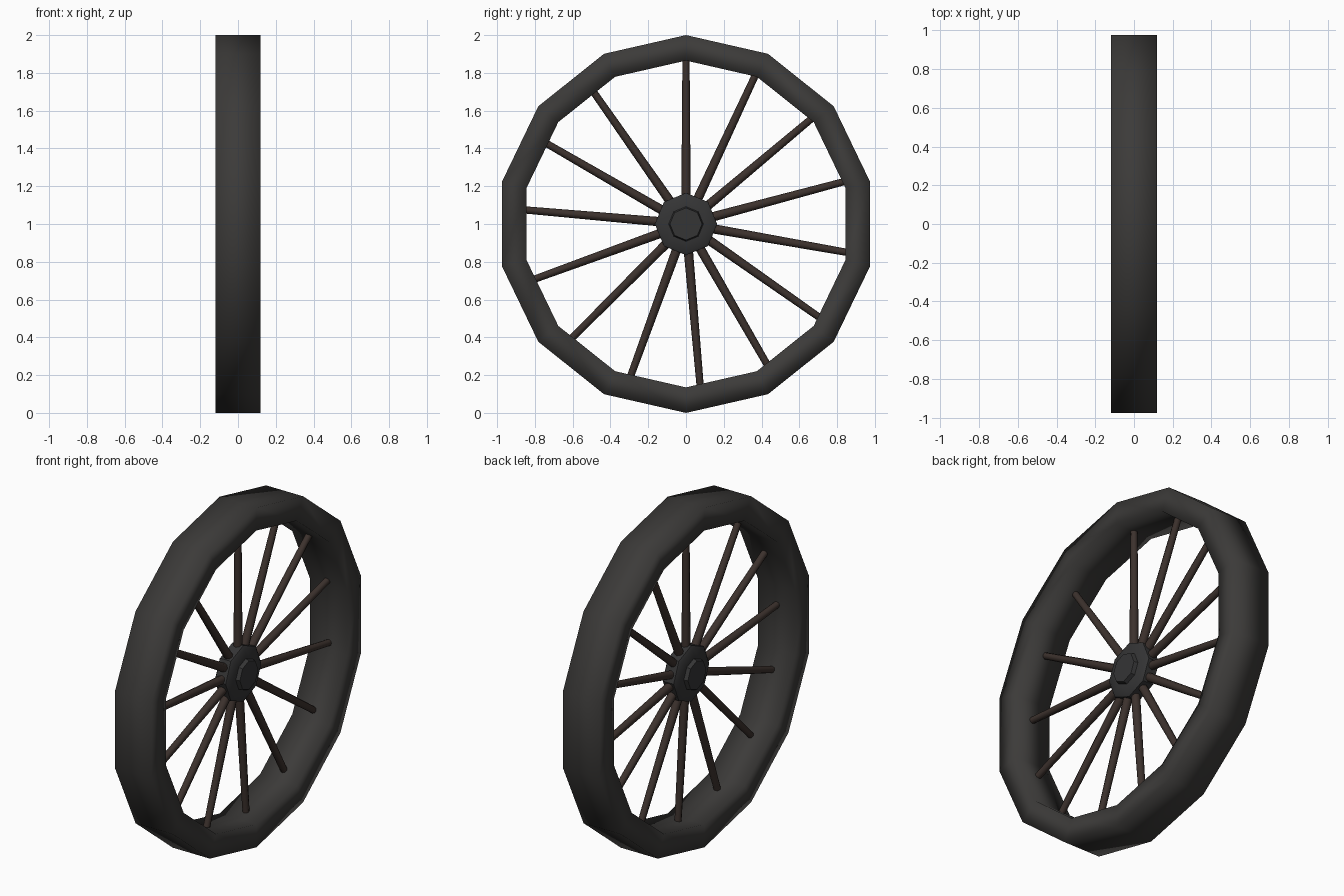
import bpy, bmesh, math
from mathutils import Matrix

if "Cube" in bpy.data.objects:
    bpy.data.objects.remove(bpy.data.objects["Cube"])


def material(name, rgb):
    m = bpy.data.materials.new(name)
    m.diffuse_color = (*rgb, 1)
    m.use_nodes = True
    m.node_tree.nodes["Principled BSDF"].inputs["Base Color"].default_value = m.diffuse_color
    return m


def finish(bm, name, mat, smooth_angle=None):
    bmesh.ops.recalc_face_normals(bm, faces=bm.faces)
    me = bpy.data.meshes.new(name)
    bm.to_mesh(me)
    bm.free()
    me.materials.append(mat)
    ob = bpy.data.objects.new(name, me)
    bpy.context.collection.objects.link(ob)
    for p in me.polygons:
        p.use_smooth = True
    if smooth_angle:
        bpy.context.view_layer.objects.active = ob
        ob.select_set(True)
        bpy.ops.object.shade_smooth_by_angle(angle=math.radians(smooth_angle))
        ob.select_set(False)
    return ob


def lathe(name, profile, sides, mat, closed, smooth_angle=None):
    """Turn (x, radius) points about the x axle at z = 1."""
    bm = bmesh.new()
    rings = []
    for i in range(sides):
        a = 2 * math.pi * i / sides
        rings.append([bm.verts.new((x, r * math.sin(a), 1 + r * math.cos(a)))
                      for x, r in profile])
    n = len(profile)
    for i in range(sides):
        p, q = rings[i], rings[(i + 1) % sides]
        for j in range(n if closed else n - 1):
            k = (j + 1) % n
            bm.faces.new((p[j], p[k], q[k], q[j]))
    if not closed:
        bm.faces.new([r[0] for r in rings])
        bm.faces.new([r[-1] for r in rings])
    return finish(bm, name, mat, smooth_angle)


iron = material("dark_rim", (0.045, 0.043, 0.041))
hub_iron = material("dark_hub", (0.035, 0.035, 0.036))
wood = material("dark_wood", (0.045, 0.031, 0.026))

# Fourteen-sided rim
lathe("rim", [(-0.12, 1.0), (0.12, 1.0), (0.12, 0.865), (-0.12, 0.865)],
      14, iron, True)

# Stepped hub with a raised cap on both faces
half = [(0.035, 0.165), (0.045, 0.15), (0.05, 0.092), (0.072, 0.085)]
lathe("hub", [(-x, r) for x, r in reversed(half)] + half, 8, hub_iron, False, 40)

# Tapered spokes, 25 degrees apart, which leaves one wider gap
for i in range(14):
    bm = bmesh.new()
    bmesh.ops.create_cone(bm, cap_ends=True, segments=8, radius1=0.025,
                          radius2=0.019, depth=0.77,
                          matrix=Matrix.Translation((0, 0, 0.485)))
    bm.transform(Matrix.Translation((0, 0, 1))
                 @ Matrix.Rotation(-math.radians(25 * i), 4, 'X'))
    finish(bm, f"spoke_{i + 1}", wood, 50)
